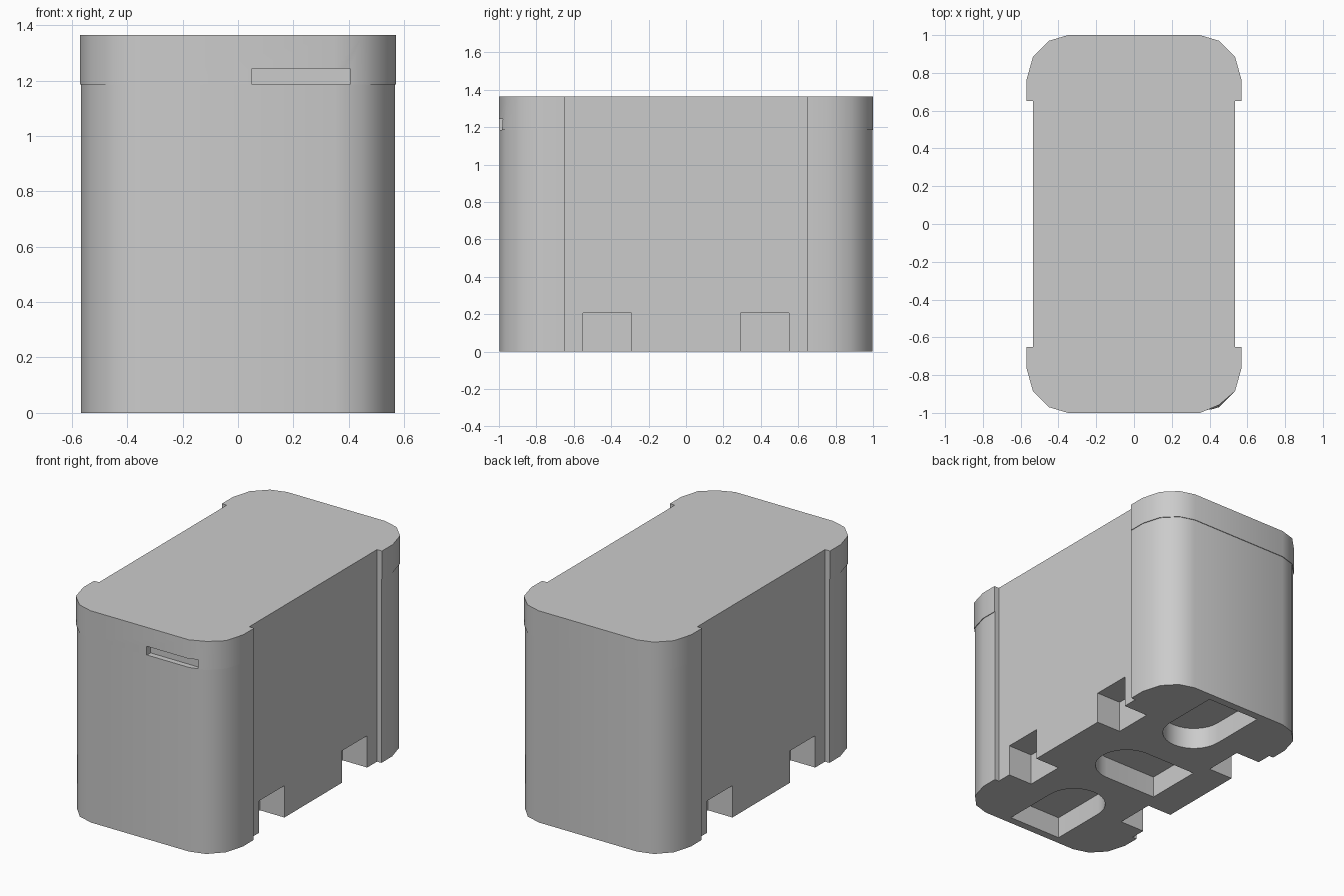
import bpy, bmesh
from math import sin, cos, pi, radians

cube = bpy.data.objects.get("Cube")
if cube:
    bpy.data.objects.remove(cube, do_unlink=True)

SEAM, TOP = 1.185, 1.365

# One grey plastic
grey = bpy.data.materials.new("plain grey")
grey.use_nodes = True
GREY = (0.6, 0.6, 0.6, 1)
grey.diffuse_color = GREY
grey.node_tree.nodes["Principled BSDF"].inputs["Base Color"].default_value = GREY


def prism(name, outline, z0, z1):
    """Extrude a counter-clockwise outline from z0 to z1."""
    bm = bmesh.new()
    low = [bm.verts.new((x, y, z0)) for x, y in outline]
    high = [bm.verts.new((x, y, z1)) for x, y in outline]
    bm.faces.new(low[::-1])
    bm.faces.new(high)
    for i in range(len(low)):
        j = (i + 1) % len(low)
        bm.faces.new((low[i], low[j], high[j], high[i]))
    bmesh.ops.recalc_face_normals(bm, faces=bm.faces)
    mesh = bpy.data.meshes.new(name)
    bm.to_mesh(mesh)
    bm.free()
    mesh.materials.append(grey)
    ob = bpy.data.objects.new(name, mesh)
    bpy.context.collection.objects.link(ob)
    return ob


def box(name, x0, x1, y0, y1, z0, z1):
    return prism(name, [(x0, y0), (x1, y0), (x1, y1), (x0, y1)], z0, z1)


def shell_outline(inset):
    """Rounded ends that stand proud of the straight flanks."""
    q = [(0.535, 0.65), (0.57 - inset, 0.65), (0.57 - inset, 0.76),
         (0.535 - inset, 0.885 - inset), (0.45, 0.97 - inset), (0.35, 1 - inset)]
    left_back = q
    right_back = [(-x, y) for x, y in q[::-1]]
    right_front = [(-x, -y) for x, y in q]
    left_front = [(x, -y) for x, y in q[::-1]]
    return left_back + right_back + right_front + left_front


def pocket_outline(cx, cy, turn):
    """Half-round pocket: flat edge behind the centre, arc ahead of it."""
    r, tail, n = 0.19, 0.375, 16
    pts = [(-tail, -r)]
    pts += [(r * cos(a), r * sin(a)) for a in (pi * i / n - pi / 2 for i in range(n + 1))]
    pts += [(-tail, r)]
    c, s = cos(turn), sin(turn)
    return [(cx + x * c - y * s, cy + x * s + y * c) for x, y in pts]


def carve(target, cutters):
    for cutter in cutters:
        cutter.hide_render = True
        mod = target.modifiers.new("cut", "BOOLEAN")
        mod.operation, mod.solver, mod.object = "DIFFERENCE", "EXACT", cutter
        bpy.context.view_layer.objects.active = target
        bpy.ops.object.modifier_apply(modifier=mod.name)
        bpy.data.objects.remove(cutter, do_unlink=True)


# Main body with flank notches and underside pockets
body = prism("body", shell_outline(0.004), 0, SEAM)
cutters = []
for sx in (-1, 1):
    for sy in (-1, 1):
        xs = sorted((sx * 0.36, sx * 0.7))
        ys = sorted((sy * 0.292, sy * 0.55))
        cutters.append(box("notch_cutter", *xs, *ys, -0.1, 0.205))
for cx, cy, turn in ((0.06, 0, 0), (0, -0.57, pi / 2), (0, 0.57, -pi / 2)):
    cutters.append(prism("pocket_cutter", pocket_outline(cx, cy, turn), -0.1, 0.14))
carve(body, cutters)

# Cap band with the front slot just above the seam
cap = prism("cap", shell_outline(0), SEAM, TOP)
for v in cap.data.vertices:  # shaved front corner of the rim
    if v.co.z > SEAM + 0.1 and abs(v.co.x - 0.45) < 0.01 and v.co.y < 0:
        v.co.y += 0.012
carve(cap, [box("slot_cutter", 0.05, 0.405, -1.1, -0.96, SEAM - 0.05, 1.243)])

for ob in (body, cap):
    bpy.ops.object.select_all(action="DESELECT")
    ob.select_set(True)
    bpy.context.view_layer.objects.active = ob
    bpy.ops.object.shade_smooth_by_angle(angle=radians(35))
